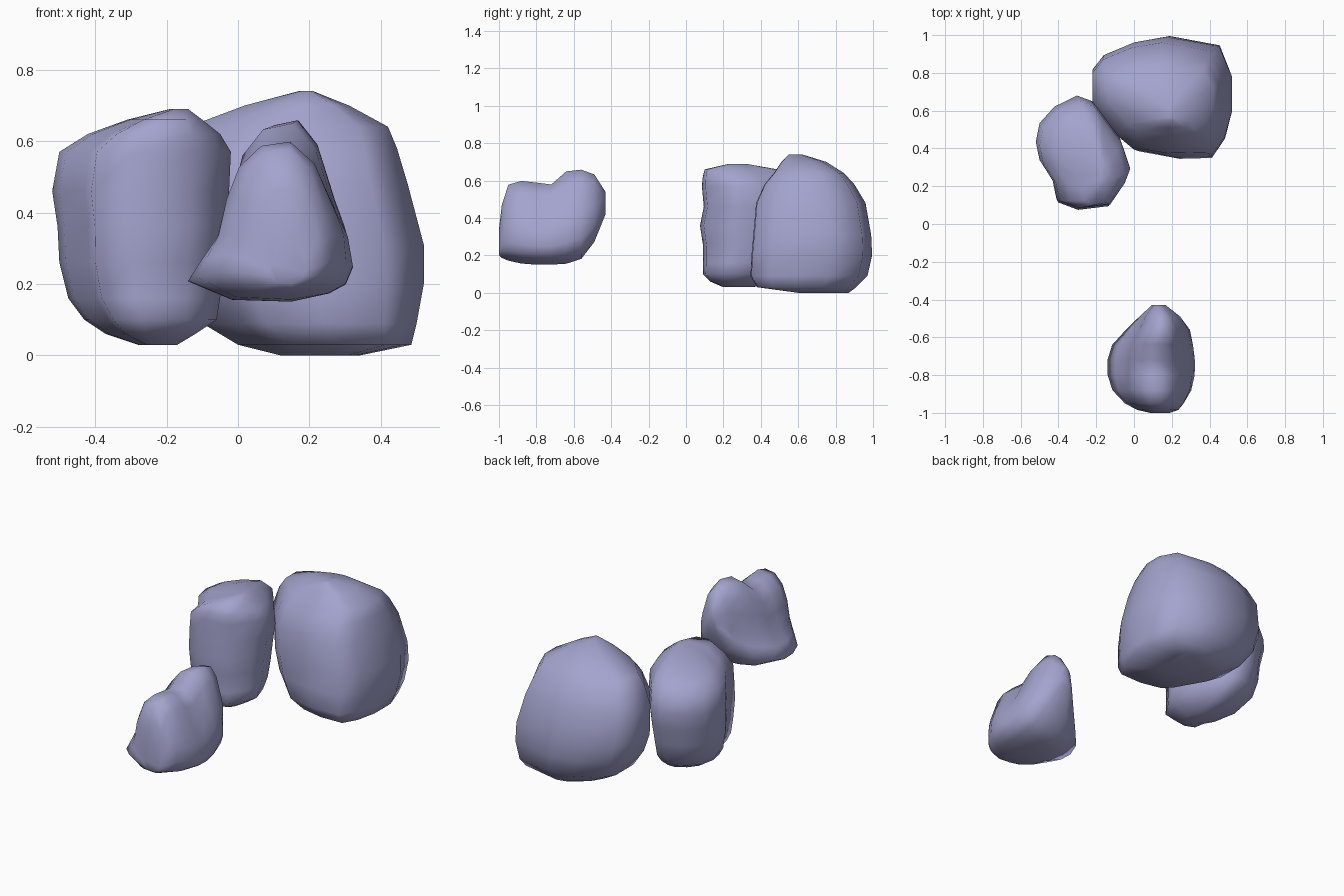
import bpy, bmesh, math

stone = bpy.data.materials.new("stone")
stone.diffuse_color = (.37, .37, .62, 1)


def fit(outline):
    """Scale an outline into the unit square."""
    us, vs = zip(*outline)
    return [((u - min(us)) / (max(us) - min(us)),
             (v - min(vs)) / (max(vs) - min(vs))) for u, v in outline]


def rounded(u, v, k):
    """Blend an outline point toward the inscribed circle."""
    r = math.hypot(u - .5, v - .5) * 2
    return u + k * ((u - .5) / r + .5 - u), v + k * ((v - .5) / r + .5 - v)


def loft_rock(name, outline, stations, along):
    """Skin an outline through stations (position, u0, u1, v0, v1, roundness)."""
    bm = bmesh.new()
    unit = fit(outline)
    rings = []
    for p, u0, u1, v0, v1, *k in stations:
        ring = []
        for u, v in unit:
            u, v = rounded(u, v, k[0] if k else 0)
            a, b = u0 + u * (u1 - u0), v0 + v * (v1 - v0)
            ring.append(bm.verts.new((a, b, p) if along == 'Z' else (a, p, b)))
        rings.append(ring)
    n = len(unit)
    for lo, hi in zip(rings, rings[1:]):
        for i in range(n):
            j = (i + 1) % n
            bm.faces.new((lo[i], lo[j], hi[j], hi[i]))
    for ring in (rings[0], rings[-1]):
        bm.faces.new(ring)
    bmesh.ops.recalc_face_normals(bm, faces=bm.faces)
    for f in bm.faces:
        f.smooth = True
    mesh = bpy.data.meshes.new(name)
    bm.to_mesh(mesh)
    bm.free()
    mesh.materials.append(stone)
    bpy.context.collection.objects.link(bpy.data.objects.new(name, mesh))


# Large rock at the back right, stacked upward
loft_rock("large_rock",
          [(-.22, .65), (-.08, .45), (0, .38), (.2, .345), (.41, .35), (.48, .45), (.52, .6),
           (.52, .78), (.45, .95), (.17, 1), (0, .97), (-.16, .9), (-.22, .82)],
          [(0, .12, .34, .6, .87), (.03, 0, .485, .38, .91), (.09, -.1, .5, .345, .97),
           (.2, -.18, .52, .35, .995), (.31, -.22, .52, .36, .99), (.48, -.22, .475, .375, .96),
           (.58, -.18, .445, .42, .9), (.64, -.14, .42, .47, .845),
           (.70, .02, .31, .51, .75), (.74, .17, .21, .55, .62)], 'Z')

# Medium rock leaning against it
loft_rock("medium_rock",
          [(-.5, .53), (-.52, .43), (-.5, .33), (-.43, .22), (-.41, .12), (-.3, .08), (-.13, .1),
           (-.05, .22), (-.02, .3), (-.07, .45), (-.18, .6), (-.22, .65), (-.3, .68), (-.42, .62)],
          [(.03, -.28, -.17, .2, .36), (.06, -.37, -.12, .13, .48), (.1, -.43, -.06, .09, .55),
           (.16, -.475, -.05, .09, .61), (.26, -.5, -.04, .09, .64), (.36, -.505, -.03, .075, .66),
           (.46, -.52, -.025, .095, .68), (.57, -.5, -.02, .085, .65),
           (.62, -.42, -.05, .09, .58), (.66, -.31, -.1, .1, .49), (.69, -.19, -.14, .23, .32)], 'Z')

# Small two-humped rock, skinned front to back so the saddle shows
loft_rock("small_rock",
          [(-.15, .21), (-.02, .15), (.15, .145), (.26, .17), (.31, .2), (.33, .26), (.31, .36),
           (.28, .42), (.22, .58), (.15, .66), (.06, .64), (0, .56), (-.02, .46), (-.05, .36), (-.1, .29)],
          [(-1, .08, .19, .2, .34, .5), (-.985, .01, .24, .185, .47, .4), (-.95, -.06, .27, .17, .58, .35),
           (-.88, -.125, .31, .155, .6, .25),
           (-.8, -.145, .325, .15, .59, .12), (-.72, -.145, .325, .15, .58, .1), (-.64, -.12, .315, .155, .65, .1),
           (-.56, -.05, .3, .18, .66, .2), (-.49, .02, .25, .27, .635, .4), (-.43, .09, .17, .42, .54, .5)], 'Y')
